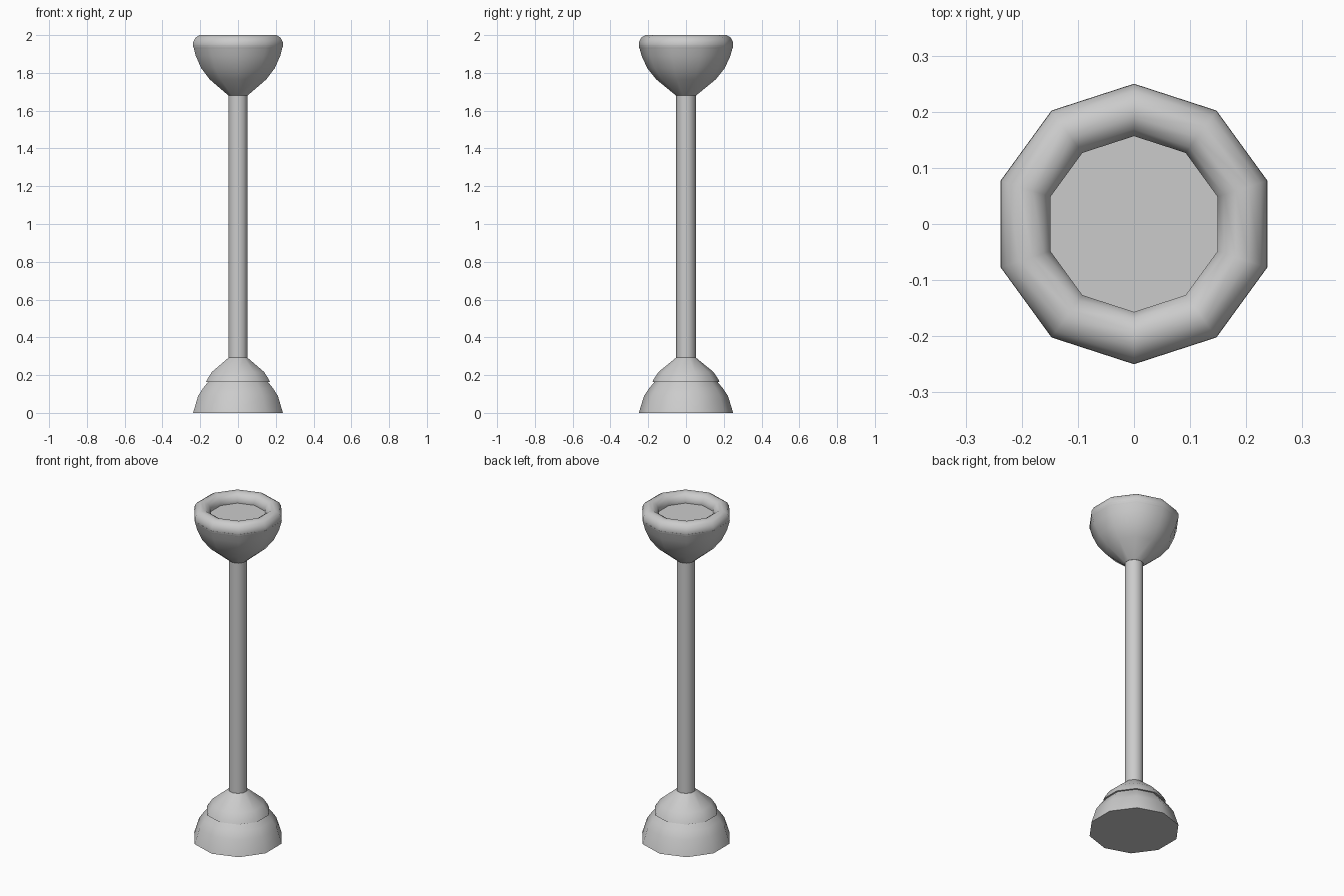
import bpy, math

if "Cube" in bpy.data.objects:
    bpy.data.objects.remove(bpy.data.objects["Cube"])

SIDES = 10


def lathe(name, profile, angle=40, closed_loop=False):
    """Spin an (r, z) profile into a ten-sided solid with a corner on the y axis."""
    n = len(profile)
    verts = []
    for k in range(SIDES):
        a = math.pi / 2 + 2 * math.pi * k / SIDES
        verts += [(r * math.cos(a), r * math.sin(a), z) for r, z in profile]
    faces = []
    for k in range(SIDES):
        a, b = k * n, ((k + 1) % SIDES) * n
        for i in range(n if closed_loop else n - 1):
            j = (i + 1) % n
            faces.append((a + i, b + i, b + j, a + j))
    if not closed_loop:
        faces.append([k * n for k in reversed(range(SIDES))])
        faces.append([k * n + n - 1 for k in range(SIDES)])
    mesh = bpy.data.meshes.new(name)
    mesh.from_pydata(verts, [], faces)
    obj = bpy.data.objects.new(name, mesh)
    bpy.context.collection.objects.link(obj)
    bpy.ops.object.select_all(action='DESELECT')
    obj.select_set(True)
    bpy.context.view_layer.objects.active = obj
    bpy.ops.object.shade_smooth_by_angle(angle=math.radians(angle))
    return obj


# Stepped foot: wide lower dome and a smaller dome with a slight overhang
lathe("lower_foot", [(0.25, 0), (0.222, 0.09), (0.195, 0.13), (0.166, 0.165)])
lathe("upper_foot", [(0.178, 0.163), (0.17, 0.18), (0.145, 0.217), (0.053, 0.292)])

# Slender post
lathe("post", [(0.052, 0.28), (0.052, 1.69)])

# Bowl with a flat top surface
lathe("bowl", [(0.053, 1.68), (0.157, 1.765), (0.205, 1.825),
               (0.235, 1.89), (0.25, 1.945)])

# Rounded rim around the bowl
rim = [(0.203 + 0.048 * math.cos(math.tau * (i + 0.5) / 12),
        1.95 + 0.052 * math.sin(math.tau * (i + 0.5) / 12)) for i in range(12)]
lathe("rim", [(r, min(z, 2.0)) for r, z in rim], 50, True)
